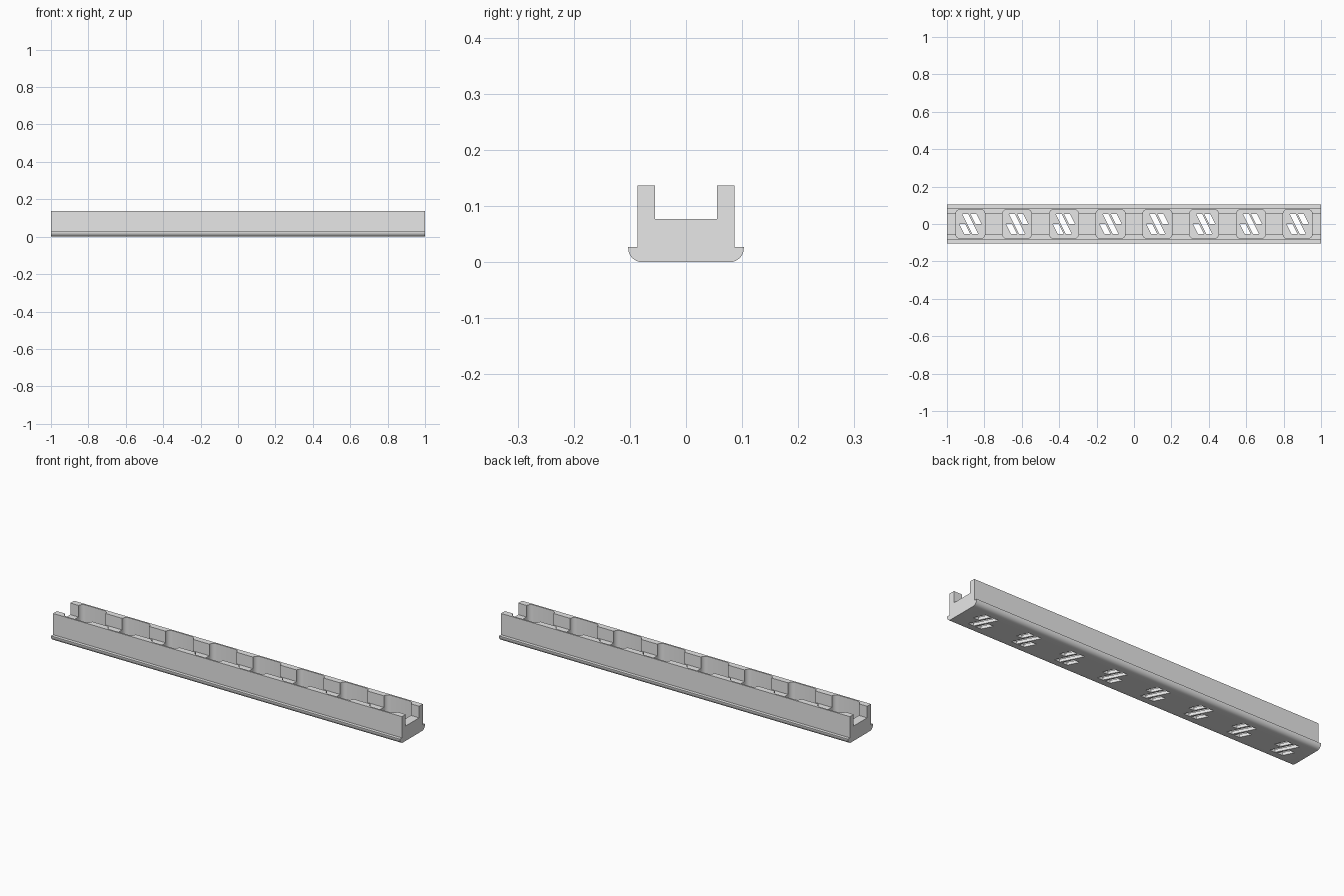
import bpy
import bmesh
from math import sin, cos, pi, radians
from mathutils import Vector

cube = bpy.data.objects.get("Cube")
if cube:
    bpy.data.objects.remove(cube, do_unlink=True)

PITCH = 0.25
CENTRES = [(i - 3.5) * PITCH for i in range(8)]
POCKET_FLOOR = 0.015

grey = bpy.data.materials.new("light_grey")
grey.use_nodes = True
grey.diffuse_color = (0.8, 0.8, 0.8, 1)
grey.node_tree.nodes["Principled BSDF"].inputs["Base Color"].default_value = grey.diffuse_color


def arc(cx, cy, r, start, steps=8):
    """Points on a quarter circle, counter-clockwise from the start angle."""
    angles = [start + pi / 2 * i / steps for i in range(steps + 1)]
    return [(cx + r * cos(a), cy + r * sin(a)) for a in angles]


def prism(name, outlines, offset):
    """Extrude closed 3D outlines by an offset into one object."""
    bm = bmesh.new()
    for outline in outlines:
        face = bm.faces.new([bm.verts.new(p) for p in outline])
        new = bmesh.ops.extrude_face_region(bm, geom=[face], use_keep_orig=True)["geom"]
        moved = [v for v in new if isinstance(v, bmesh.types.BMVert)]
        bmesh.ops.translate(bm, verts=moved, vec=Vector(offset))
    bmesh.ops.recalc_face_normals(bm, faces=bm.faces)
    mesh = bpy.data.meshes.new(name)
    bm.to_mesh(mesh)
    bm.free()
    obj = bpy.data.objects.new(name, mesh)
    bpy.context.collection.objects.link(obj)
    return obj


# Channel rail: flanged foot with rounded lower edges and two upright walls
half = arc(0.078, 0.025, 0.025, -pi / 2) + [
    (0.103, 0.027), (0.086, 0.027), (0.086, 0.137), (0.055, 0.137), (0.055, 0.077)]
profile = half + [(-y, z) for y, z in reversed(half)]
rail = prism("channel_rail", [[(-1, y, z) for y, z in profile]], (2, 0, 0))
rail.data.materials.append(grey)

# Rounded square pockets
R, S = 0.025, 0.078
rounded = []
for k, (sx, sy) in enumerate([(1, 1), (-1, 1), (-1, -1), (1, -1)]):
    rounded += arc(sx * (S - R), sy * (S - R), R, k * pi / 2, 6)
pockets = prism("pocket_cutter",
                [[(x + c, y, POCKET_FLOOR) for x, y in rounded] for c in CENTRES],
                (0, 0, 0.2))

# Slanted slots through each pocket floor: one long, two short
W, H, STEP = 0.016, 0.054, 0.043


def slot(shift, top, bottom):
    edge = [(-W, top), (-W, bottom), (W, bottom), (W, top)]
    return [(shift + dx - y / 2, y) for dx, y in edge]


slots = [slot(0, H, -H), slot(STEP, H, 0), slot(-STEP, 0, -H)]
slits = prism("slot_cutter",
              [[(x + c, y, -0.05) for x, y in s] for c in CENTRES for s in slots],
              (0, 0, 0.1))

# Cut the pockets and slots, then drop the cutters
for cutter in (pockets, slits):
    cutter.hide_render = True
    mod = rail.modifiers.new(cutter.name, "BOOLEAN")
    mod.operation = "DIFFERENCE"
    mod.solver = "EXACT"
    mod.object = cutter
bpy.context.view_layer.update()
cut = bpy.data.meshes.new_from_object(
    rail.evaluated_get(bpy.context.evaluated_depsgraph_get()))
rail.modifiers.clear()
rail.data = cut
cut.name = "channel_rail"
for cutter in (pockets, slits):
    bpy.data.objects.remove(cutter, do_unlink=True)

bpy.ops.object.select_all(action="DESELECT")
rail.select_set(True)
bpy.context.view_layer.objects.active = rail
bpy.ops.object.shade_smooth_by_angle(angle=radians(30))
